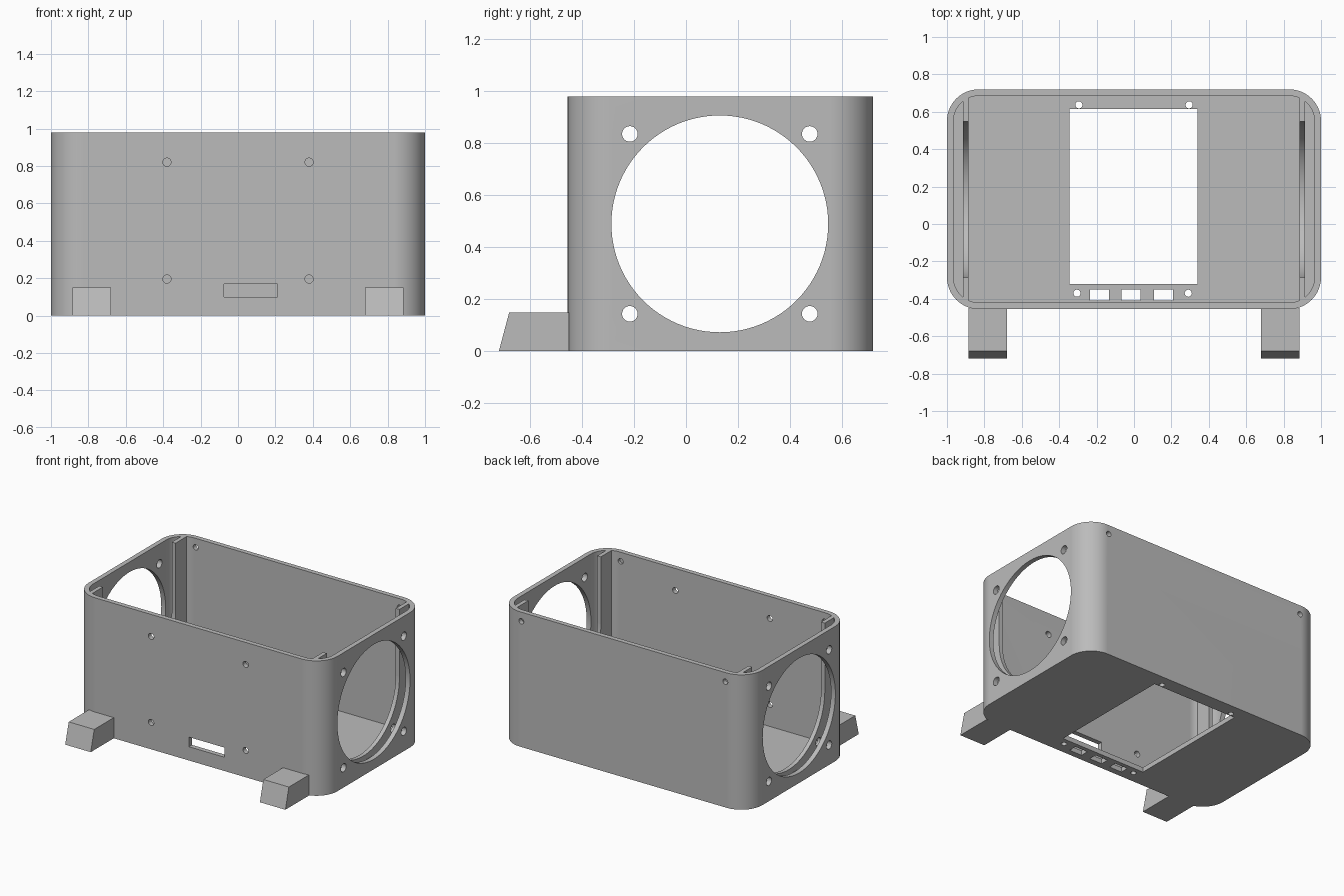
import bpy
import bmesh
import math
from mathutils import Matrix, Vector

cube = bpy.data.objects.get("Cube")
if cube:
    bpy.data.objects.remove(cube, do_unlink=True)

HEIGHT, WALL, RADIUS = 0.98, 0.035, 0.17
FRONT, BACK = -0.455, 0.72
MID_Y = (FRONT + BACK) / 2
FAN_Y, FAN_Z, FAN_R = 0.13, 0.49, 0.417

grey = bpy.data.materials.new("plain_grey")
grey.use_nodes = True
colour = (0.5, 0.5, 0.5, 1)
grey.diffuse_color = colour
grey.node_tree.nodes["Principled BSDF"].inputs["Base Color"].default_value = colour


def make_object(name, bm):
    bmesh.ops.recalc_face_normals(bm, faces=bm.faces)
    mesh = bpy.data.meshes.new(name)
    bm.to_mesh(mesh)
    bm.free()
    mesh.materials.append(grey)
    obj = bpy.data.objects.new(name, mesh)
    bpy.context.collection.objects.link(obj)
    return obj


def prism(name, points, direction):
    bm = bmesh.new()
    face = bm.faces.new([bm.verts.new(p) for p in points])
    new = bmesh.ops.extrude_face_region(bm, geom=[face], use_keep_orig=True)["geom"]
    verts = [g for g in new if isinstance(g, bmesh.types.BMVert)]
    bmesh.ops.translate(bm, verts=verts, vec=Vector(direction))
    return make_object(name, bm)


def rounded_prism(name, inset, z0, z1, steps=16):
    points = []
    radius = RADIUS - inset
    cx, cy = 1 - RADIUS, (BACK - FRONT) / 2 - RADIUS
    for quarter, (sx, sy) in enumerate([(1, 1), (-1, 1), (-1, -1), (1, -1)]):
        for i in range(steps + 1):
            a = (quarter + i / steps) * math.pi / 2
            points.append((sx * cx + radius * math.cos(a),
                           MID_Y + sy * cy + radius * math.sin(a), z0))
    return prism(name, points, (0, 0, z1 - z0))


def box(name, x0, x1, y0, y1, z0, z1):
    return prism(name, [(x0, y0, z0), (x1, y0, z0), (x1, y1, z0), (x0, y1, z0)],
                 (0, 0, z1 - z0))


def rod(axis, centre, radius, length, sides=24):
    bm = bmesh.new()
    turn = {"x": Matrix.Rotation(math.pi / 2, 4, "Y"),
            "y": Matrix.Rotation(math.pi / 2, 4, "X"),
            "z": Matrix.Identity(4)}[axis]
    bmesh.ops.create_cone(bm, cap_ends=True, segments=sides, radius1=radius,
                          radius2=radius, depth=length,
                          matrix=Matrix.Translation(centre) @ turn)
    return make_object("cutter", bm)


def cut(targets, tool, operation="DIFFERENCE"):
    for target in targets:
        bpy.context.view_layer.objects.active = target
        mod = target.modifiers.new("cut", "BOOLEAN")
        mod.operation = operation
        mod.solver = "EXACT"
        mod.object = tool
        bpy.ops.object.modifier_apply(modifier=mod.name)
    bpy.data.objects.remove(tool, do_unlink=True)


# Open-topped case with rounded corners
case = rounded_prism("case", 0, 0, HEIGHT)
cut([case], rounded_prism("cutter", WALL, WALL, HEIGHT + 0.2))

# Inner end plates, each with a U-shaped opening, leaving a slot by the wall
plates = []
for side, sign in (("left", 1), ("right", -1)):
    xs = sorted((sign * 0.885, sign * 0.915))
    plate = box(side + "_inner_plate", *xs, -1, 1, WALL - 0.002, HEIGHT)
    cut([plate], rounded_prism("cutter", WALL - 0.001, -0.5, 1.5), "INTERSECT")
    cut([plate], box("cutter", -2, 2, FAN_Y - FAN_R, FAN_Y + FAN_R, FAN_Z, 2))
    plates.append(plate)

# Large round openings and their screw holes through both ends
cut([case] + plates, rod("x", (0, FAN_Y, FAN_Z), FAN_R, 3, 96))
for dy in (-0.346, 0.346):
    for dz in (-0.346, 0.346):
        cut([case] + plates, rod("x", (0, FAN_Y + dy, FAN_Z + dz), 0.03, 3))

# Front wall holes and slot
for x in (-0.38, 0.38):
    for z in (0.195, 0.82):
        cut([case], rod("y", (x, FRONT, z), 0.022, 0.2))
cut([case], box("cutter", -0.075, 0.21, FRONT - 0.1, FRONT + 0.1, 0.10, 0.17))

# Upper screw holes: through the back wall, blind in the front wall
for x in (-0.82, 0.82):
    cut([case], rod("y", (x, 0.18, 0.914), 0.02, 1.24))

# Floor opening, sockets and screw holes
cut([case], box("cutter", -0.345, 0.34, -0.32, 0.615, -0.1, 0.08))
for x in (-0.185, -0.015, 0.157):
    cut([case], box("cutter", x - 0.051, x + 0.051, -0.41, -0.35, -0.1, 0.08))
for x, y in ((-0.295, 0.637), (0.295, 0.637), (-0.305, -0.37), (0.29, -0.37)):
    cut([case], rod("z", (x, y, 0), 0.019, 0.2))

# Wedge-fronted feet
feet = []
for side, x in (("left", 0.68), ("right", -0.885)):
    profile = [(x, -0.72, 0), (x, -0.68, 0.15), (x, -0.45, 0.15), (x, -0.45, 0)]
    feet.append(prism(side + "_foot", profile, (0.205, 0, 0)))

# Smooth shading with sharp edges kept
bpy.ops.object.select_all(action="DESELECT")
for obj in [case] + plates:
    obj.select_set(True)
bpy.context.view_layer.objects.active = case
bpy.ops.object.shade_smooth_by_angle(angle=math.radians(30))
for obj in [case] + plates:
    mod = obj.modifiers.new("even_shading", "WEIGHTED_NORMAL")
    mod.keep_sharp = True
